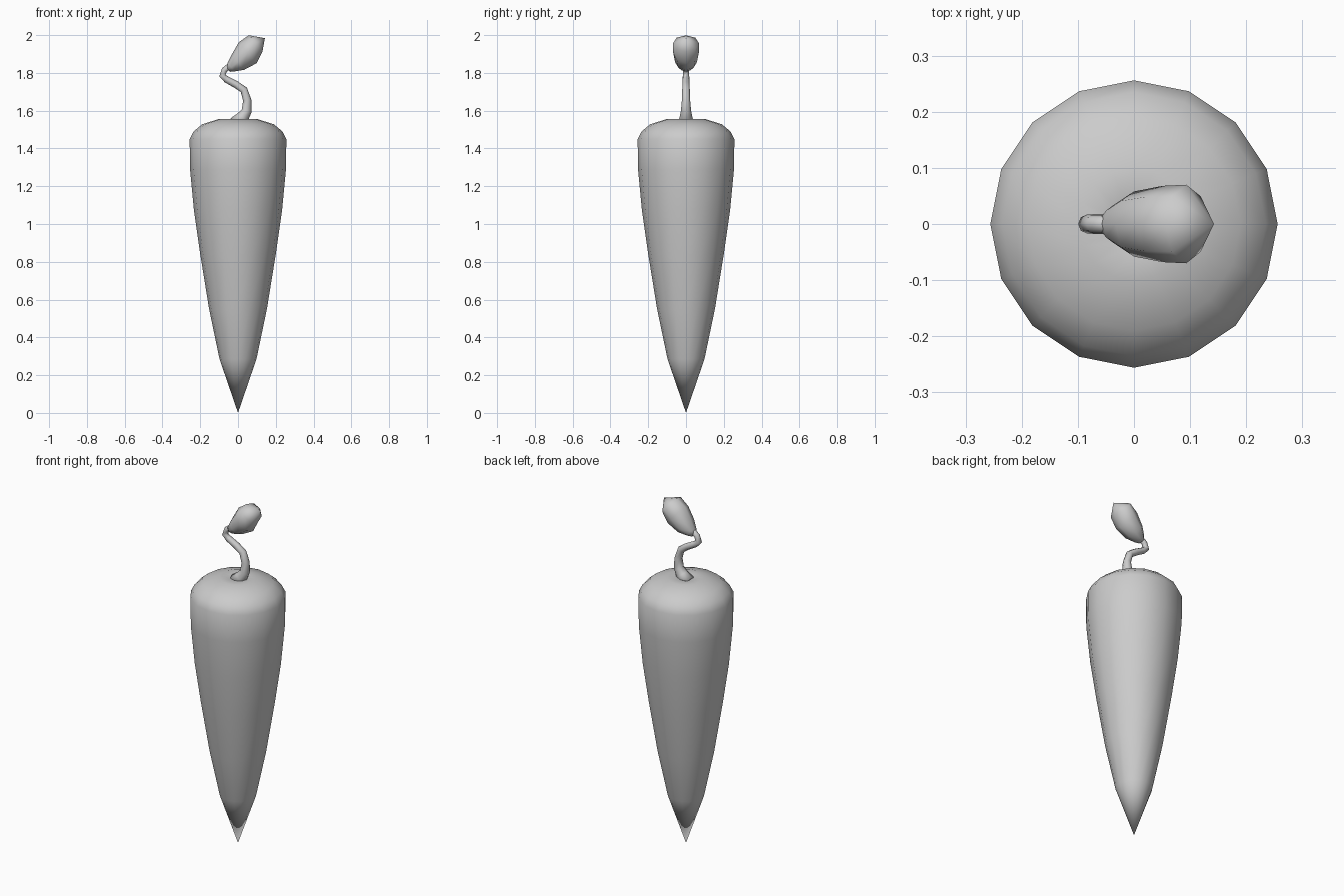
import bpy, bmesh, math
from mathutils import Vector

if "Cube" in bpy.data.objects:
    bpy.data.objects.remove(bpy.data.objects["Cube"])


def loft(name, rings):
    """Skin a list of rings; a ring holding one point becomes a tip."""
    bm = bmesh.new()
    loops = [[bm.verts.new(p) for p in ring] for ring in rings]
    for a, b in zip(loops, loops[1:]):
        n = max(len(a), len(b))
        for i in range(n):
            j = (i + 1) % n
            if len(a) == 1:
                bm.faces.new((a[0], b[j], b[i]))
            elif len(b) == 1:
                bm.faces.new((a[i], a[j], b[0]))
            else:
                bm.faces.new((a[i], a[j], b[j], b[i]))
    for end in (loops[0], loops[-1]):
        if len(end) > 1:
            bm.faces.new(end)
    bmesh.ops.recalc_face_normals(bm, faces=bm.faces)
    for f in bm.faces:
        f.smooth = True
    mesh = bpy.data.meshes.new(name)
    bm.to_mesh(mesh)
    bm.free()
    obj = bpy.data.objects.new(name, mesh)
    bpy.context.collection.objects.link(obj)
    return obj


def ring(centre, u, v, sides, ru, rv=None):
    rv = ru if rv is None else rv
    angles = [2 * math.pi * i / sides for i in range(sides)]
    return [centre + u * ru * math.cos(a) + v * rv * math.sin(a) for a in angles]


X, Y, Z = Vector((1, 0, 0)), Vector((0, 1, 0)), Vector((0, 0, 1))

# carrot root: turned profile (radius, height), 16 sides, slight dimple on top
profile = [(0.098, 0.286), (0.153, 0.55), (0.2, 0.84), (0.233, 1.07),
           (0.254, 1.29), (0.256, 1.45), (0.235, 1.49), (0.19, 1.528),
           (0.1, 1.556), (0.05, 1.555)]
root = [[Vector((0, 0, 0))]]
root += [ring(Z * z, X, Y, 16, r) for r, z in profile]
root.append([Z * 1.54])
loft("carrot_root", root)

# curly stem: path (x, z, radius) in the xz plane
path = [(-0.01, 1.53, 0.042), (0.025, 1.565, 0.034), (0.046, 1.6, 0.027),
        (0.049, 1.655, 0.022), (0.031, 1.71, 0.02), (-0.01, 1.738, 0.019),
        (-0.06, 1.765, 0.018), (-0.083, 1.785, 0.017), (-0.072, 1.815, 0.016),
        (-0.035, 1.845, 0.015)]
pts = [Vector((x, 0, z)) for x, z, r in path]
stem = []
for i, p in enumerate(pts):
    tangent = (pts[min(i + 1, len(pts) - 1)] - pts[max(i - 1, 0)]).normalized()
    stem.append(ring(p, Y.cross(tangent), Y, 8, path[i][2]))
loft("stem", stem)

# leaf bud: faceted bulb along a tilted axis (distance, low, high, half width)
start = Vector((-0.05, 0, 1.815))
axis = Vector((0.77, 0, 0.64)).normalized()
up = Vector((-axis.z, 0, axis.x))
sections = [(0.0, -0.012, 0.02, 0.016), (0.02, -0.026, 0.032, 0.034),
            (0.065, -0.052, 0.052, 0.058), (0.137, -0.067, 0.079, 0.068),
            (0.2, -0.04, 0.073, 0.07)]
bud = [ring(start + axis * t + up * (lo + hi) / 2, up, Y, 8, (hi - lo) / 2, w)
       for t, lo, hi, w in sections]
bud.append([start + axis * 0.256 + up * 0.007])
loft("leaf_bud", bud)
